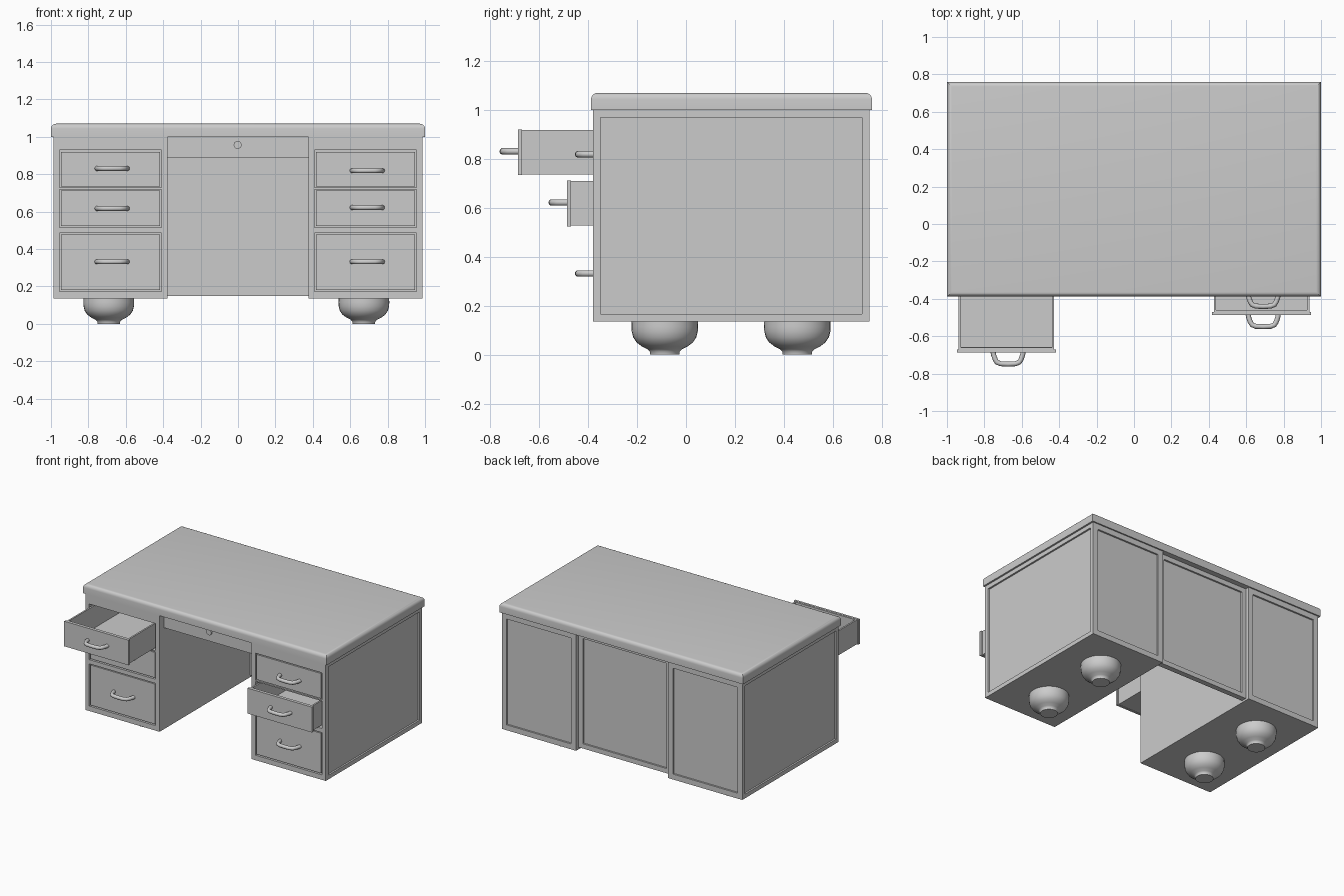
import bpy, bmesh
from mathutils import Vector

if "Cube" in bpy.data.objects:
    bpy.data.objects.remove(bpy.data.objects["Cube"])


def box(name, lo, hi, recess=()):
    """Box from corner to corner; recess = (normal, margin, depth) sunk panels."""
    lo, hi = Vector(lo), Vector(hi)
    bm = bmesh.new()
    bmesh.ops.create_cube(bm, size=1)
    for v in bm.verts:
        v.co = [(lo[i] + hi[i]) / 2 + v.co[i] * (hi[i] - lo[i]) for i in range(3)]
    bm.normal_update()
    for normal, margin, depth in recess:
        face = max(bm.faces, key=lambda f: (round(f.normal.dot(Vector(normal)), 3), f.calc_area()))
        bmesh.ops.inset_region(bm, faces=[face], thickness=margin, use_even_offset=True)
        bmesh.ops.inset_region(bm, faces=[face], thickness=0.0005, depth=-depth, use_even_offset=True)
        bm.normal_update()
    return to_object(name, bm)


def to_object(name, bm):
    me = bpy.data.meshes.new(name)
    bm.to_mesh(me)
    bm.free()
    ob = bpy.data.objects.new(name, me)
    bpy.context.collection.objects.link(ob)
    return ob


def activate(ob):
    bpy.ops.object.select_all(action='DESELECT')
    ob.select_set(True)
    bpy.context.view_layer.objects.active = ob


FRONT, BACK = -0.381, 0.75
PED = 0.682                                   # pedestal centre in x
OPENINGS = {"upper": (0.728, 0.929), "middle": (0.516, 0.719), "lower": (0.172, 0.485)}
PLATES = {"upper": (0.734, 0.92), "middle": (0.524, 0.712), "lower": (0.18, 0.477)}
HANDLE_Z = {("left", "upper"): 0.831, ("left", "middle"): 0.617, ("left", "lower"): 0.332,
            ("right", "upper"): 0.819, ("right", "middle"): 0.622, ("right", "lower"): 0.332}
PULLED = {("left", "upper"): 0.308, ("right", "middle"): 0.108}

# desk top with rounded upper edge
bm = bmesh.new()
bmesh.ops.create_cube(bm, size=1)
for v in bm.verts:
    v.co = (v.co.x * 2, 0.186 + v.co.y * 1.148, 1.035 + v.co.z * 0.07)
rim = [e for e in bm.edges if all(v.co.z > 1.05 for v in e.verts)]
bmesh.ops.bevel(bm, geom=rim, offset=0.026, segments=5, profile=0.5, affect='EDGES')
top = to_object("desk_top", bm)
activate(top)
bpy.ops.object.shade_smooth_by_angle(angle=0.6)

# handle: bent bail, one mesh shared by all drawers
cu = bpy.data.curves.new("handle", 'CURVE')
cu.dimensions = '3D'
cu.bevel_depth, cu.bevel_resolution, cu.use_fill_caps = 0.0135, 3, True
half = [(-0.081, 0.004), (-0.077, -0.016), (-0.069, -0.038), (-0.06, -0.053), (-0.04, -0.061)]
path = half + [(0, -0.063)] + [(-x, y) for x, y in reversed(half)]
sp = cu.splines.new('POLY')
sp.points.add(len(path) - 1)
for p, (x, y) in zip(sp.points, path):
    p.co = (x, y, 0, 1)
proto = bpy.data.objects.new("handle", cu)
bpy.context.collection.objects.link(proto)
activate(proto)
bpy.ops.object.convert(target='MESH')
proto = bpy.context.view_layer.objects.active
bpy.ops.object.shade_smooth_by_angle(angle=0.8)
handle_mesh = proto.data
bpy.data.objects.remove(proto)

# foot: turned bun profile, shared mesh
bm = bmesh.new()
profile = [(0, 0), (0.06, 0), (0.061, 0.012), (0.07, 0.022), (0.094, 0.034), (0.115, 0.05),
           (0.129, 0.071), (0.135, 0.095), (0.136, 0.115), (0.135, 0.138), (0, 0.138)]
vs = [bm.verts.new((r, 0, z)) for r, z in profile]
es = [bm.edges.new(p) for p in zip(vs, vs[1:])]
bmesh.ops.spin(bm, geom=vs + es, cent=(0, 0, 0), axis=(0, 0, 1), angle=6.2831853, steps=32)
bmesh.ops.remove_doubles(bm, verts=bm.verts, dist=0.0005)
bmesh.ops.recalc_face_normals(bm, faces=bm.faces)
foot = to_object("foot", bm)
activate(foot)
bpy.ops.object.shade_smooth_by_angle(angle=0.8)
foot_mesh = foot.data
bpy.data.objects.remove(foot)

for side, s in (("left", -1), ("right", 1)):
    cx = s * PED
    # pedestal with sunk panels outside and at the back
    ped = box(side + "_pedestal", (cx - 0.305, FRONT, 0.135), (cx + 0.305, BACK, 1.0),
              [((s, 0, 0), 0.031, 0.012), ((0, 1, 0), 0.04, 0.012)])
    # drawer openings
    for level, (z0, z1) in OPENINGS.items():
        cutter = box("opening_cutter", (cx - 0.273, FRONT - 0.1, z0), (cx + 0.273, 0.65, z1))
        cutter.hide_render = True
        mod = ped.modifiers.new("opening", 'BOOLEAN')
        mod.operation, mod.solver, mod.object = 'DIFFERENCE', 'EXACT', cutter
        activate(ped)
        bpy.ops.object.modifier_apply(modifier=mod.name)
        bpy.data.objects.remove(cutter)
    # drawers: front plate, open tray, handle
    for level, (z0, z1) in PLATES.items():
        y = -0.378 - PULLED.get((side, level), 0)
        name = f"{side}_{level}_drawer"
        box(name + "_front", (cx - 0.265, y, z0), (cx + 0.265, y + 0.016, z1))
        box(name + "_tray", (cx - 0.255, y + 0.015, z0 + 0.003), (cx + 0.255, y + 0.9, z1 - 0.002),
            [((0, 0, 1), 0.012, z1 - z0 - 0.02)])
        h = bpy.data.objects.new(name + "_handle", handle_mesh)
        h.location = (cx + 0.009, y, HANDLE_Z[side, level])
        bpy.context.collection.objects.link(h)
    # feet
    for place, y in (("front", -0.087), ("back", 0.455)):
        f = bpy.data.objects.new(f"{side}_{place}_foot", foot_mesh)
        f.location = (cx - 0.009, y, 0)
        bpy.context.collection.objects.link(f)

# modesty panel closing the kneehole at the back
box("modesty_panel", (-0.378, 0.68, 0.15), (0.378, 0.72, 1.0), [((0, 1, 0), 0.035, 0.012)])

# centre drawer and its round lock
box("centre_drawer", (-0.377, -0.33, 0.888), (0.377, 0.3, 1.0))
bm = bmesh.new()
bmesh.ops.create_cone(bm, cap_ends=True, segments=24, radius1=0.021, radius2=0.021, depth=0.02)
lock = to_object("centre_drawer_lock", bm)
lock.rotation_euler = (1.5707963, 0, 0)
lock.location = (-0.002, -0.33, 0.957)
activate(lock)
bpy.ops.object.shade_smooth_by_angle(angle=0.6)
